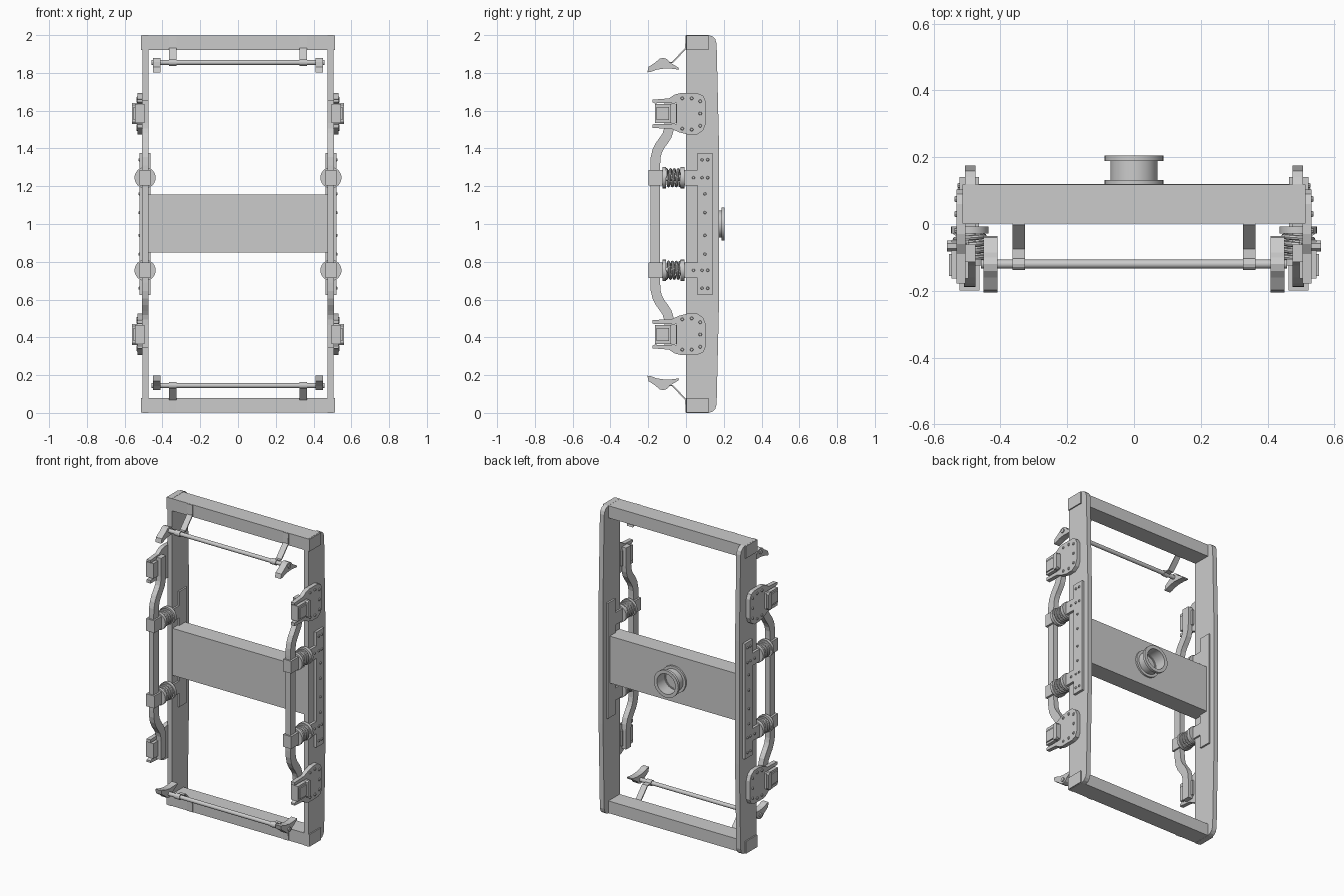
import bpy, bmesh, math
from mathutils import Matrix, Vector

if "Cube" in bpy.data.objects:
    bpy.data.objects.remove(bpy.data.objects["Cube"])


def finish(bm, name, axes="", smooth=False):
    """Make an object whose origin is the model centre, mirrored on the given axes."""
    bmesh.ops.translate(bm, verts=bm.verts, vec=(0, 0, -1))
    bmesh.ops.recalc_face_normals(bm, faces=bm.faces)
    me = bpy.data.meshes.new(name)
    bm.to_mesh(me)
    bm.free()
    ob = bpy.data.objects.new(name, me)
    ob.location = (0, 0, 1)
    bpy.context.collection.objects.link(ob)
    if axes:
        m = ob.modifiers.new("mirror", 'MIRROR')
        m.use_mirror_merge = False
        m.use_axis = ("x" in axes, False, "z" in axes)
    if smooth:
        bpy.context.view_layer.objects.active = ob
        ob.select_set(True)
        bpy.ops.object.shade_smooth_by_angle(angle=math.radians(35))
        ob.select_set(False)
    return ob


def box(bm, x, y, z):
    c = [(a + b) / 2 for a, b in (x, y, z)]
    s = [b - a for a, b in (x, y, z)]
    bmesh.ops.create_cube(bm, size=1, matrix=Matrix.Translation(c) @ Matrix.Diagonal((*s, 1)))


def prism(bm, pts, x0, x1):
    """Extrude a (y, z) outline along x."""
    f = bm.faces.new([bm.verts.new((x0, y, z)) for y, z in pts])
    r = bmesh.ops.extrude_face_region(bm, geom=[f])
    bmesh.ops.translate(bm, vec=(x1 - x0, 0, 0),
                        verts=[v for v in r["geom"] if isinstance(v, bmesh.types.BMVert)])


def cyl(bm, a, b, r, n=16, r2=None):
    a, b = Vector(a), Vector(b)
    q = (b - a).to_track_quat('Z', 'Y').to_matrix().to_4x4()
    bmesh.ops.create_cone(bm, cap_ends=True, segments=n, radius1=r, radius2=r if r2 is None else r2,
                          depth=(b - a).length, matrix=Matrix.Translation((a + b) / 2) @ q)


def strip(path, w):
    """Outline of a constant-width band along a (y, z) path."""
    left, right = [], []
    for i, p in enumerate(path):
        d = (Vector(path[min(i + 1, len(path) - 1)]) - Vector(path[max(i - 1, 0)])).normalized()
        n = Vector((-d.y, d.x)) * w / 2
        left.append(Vector(p) + n)
        right.append(Vector(p) - n)
    return left + right[::-1]


def both_ends(half):
    return [(y, 2 - z) for y, z in half][::-1] + half


# Long side sills with rounded back corners
bm = bmesh.new()
prism(bm, [(0, 0)] + both_ends([(0.175, 1.4), (0.162, 1.955), (0.155, 1.978), (0.14, 1.993), (0.12, 2)])
      + [(0, 2)], 0.475, 0.506)
finish(bm, "side_sill", "x")

# End beams and central bolster
bm = bmesh.new()
box(bm, (-0.514, 0.514), (0.002, 0.118), (1.92, 1.999))
finish(bm, "end_beam", "z")
bm = bmesh.new()
box(bm, (-0.476, 0.476), (0.005, 0.12), (0.85, 1.155))
finish(bm, "bolster")

# Pivot ring: flanged hollow spool on the back of the bolster
bm = bmesh.new()
prof = [(0.06, 0.118), (0.088, 0.118), (0.088, 0.131), (0.071, 0.131),
        (0.071, 0.188), (0.088, 0.188), (0.088, 0.205), (0.066, 0.205), (0.066, 0.125), (0.06, 0.125)]
vs = [bm.verts.new((r, y, 1)) for r, y in prof]
es = [bm.edges.new((vs[i], vs[(i + 1) % len(vs)])) for i in range(len(vs))]
bmesh.ops.spin(bm, geom=vs + es, cent=(0, 0, 1), axis=(0, 1, 0), angle=math.tau, steps=32)
bmesh.ops.remove_doubles(bm, verts=bm.verts, dist=1e-4)
finish(bm, "pivot_ring", smooth=True)

# Spring mounting plates, outside and inside each sill
bm = bmesh.new()
for x0, x1 in ((0.505, 0.522), (0.464, 0.476)):
    prism(bm, both_ends([(0.06, 1.205), (-0.01, 1.205), (-0.01, 1.285), (0.06, 1.285),
                         (0.06, 1.375)]) + [(0.14, 1.375), (0.14, 0.625)], x0, x1)
finish(bm, "spring_plate", "x")
bm = bmesh.new()
for y, z in [(0.085, 1.34), (0.115, 1.34), (0.115, 1.245), (0.085, 1.245), (0.04, 1.245), (0.1, 1.16), (0.1, 1.06)]:
    cyl(bm, (0.52, y, z), (0.528, y, z), 0.009, 8, 0.006)
finish(bm, "plate_rivets", "xz", True)

# Equalizer beams with an S bend at each end
bm = bmesh.new()
path = both_ends([(-0.163, 1.31), (-0.161, 1.35), (-0.153, 1.385), (-0.138, 1.415),
                  (-0.116, 1.445), (-0.1, 1.47), (-0.091, 1.5), (-0.088, 1.535), (-0.088, 1.655)])
prism(bm, strip(path, 0.052), 0.474, 0.509)
finish(bm, "equalizer_beam", "x")

# Saddle blocks on the beams and round spring cups
bm = bmesh.new()
box(bm, (0.463, 0.522), (-0.199, -0.122), (1.205, 1.285))
finish(bm, "spring_saddle", "xz")
X, Z = 0.492, 1.245
bm = bmesh.new()
cyl(bm, (X, -0.124, Z), (X, -0.105, Z), 0.056, 24)
cyl(bm, (X, -0.029, Z), (X, -0.008, Z), 0.056, 24)
cyl(bm, (X, -0.11, Z), (X, -0.02, Z), 0.018, 12)
box(bm, (0.47, 0.515), (-0.01, 0.002), (1.21, 1.28))
finish(bm, "spring_cups", "xz", True)

# Coil springs: a circle swept along a helix
bm = bmesh.new()
rings, N, turns = [], 96, 4
for i in range(N + 1):
    a = math.tau * turns * i / N
    c = Vector((X, -0.108 + 0.082 * i / N, Z))
    out = Vector((math.cos(a), 0, math.sin(a)))
    rings.append([bm.verts.new(c + out * (0.043 + 0.008 * math.cos(t)) + Vector((0, 0.008 * math.sin(t), 0)))
                  for t in [math.tau * k / 8 for k in range(8)]])
for r, s in zip(rings, rings[1:]):
    for k in range(8):
        bm.faces.new((r[k], r[(k + 1) % 8], s[(k + 1) % 8], s[k]))
bm.faces.new(rings[0])
bm.faces.new(rings[-1])
finish(bm, "coil_spring", "xz", True)

# Axle guard plates: forked towards the front
bm = bmesh.new()
prism(bm, [(-0.178, 1.658), (-0.09, 1.665), (-0.06, 1.685), (-0.03, 1.693), (0.06, 1.692), (0.09, 1.68),
           (0.104, 1.65), (0.104, 1.53), (0.09, 1.495), (0.06, 1.475), (0.01, 1.474), (-0.035, 1.485),
           (-0.08, 1.505), (-0.178, 1.508), (-0.178, 1.528), (-0.05, 1.53), (-0.05, 1.64),
           (-0.155, 1.64), (-0.155, 1.634), (-0.178, 1.645)], 0.505, 0.532)
finish(bm, "axle_guard", "xz")
bm = bmesh.new()
for y, z in [(-0.02, 1.665), (0.03, 1.665), (0.075, 1.65), (0.075, 1.585), (0.075, 1.52), (0.03, 1.5), (-0.02, 1.505)]:
    cyl(bm, (0.53, y, z), (0.538, y, z), 0.01, 8, 0.007)
finish(bm, "guard_rivets", "xz", True)

# Axle boxes with a raised lid and a collar
bm = bmesh.new()
box(bm, (0.495, 0.546), (-0.163, -0.048), (1.536, 1.634))
box(bm, (0.54, 0.554), (-0.155, -0.09), (1.55, 1.62))
prism(bm, [(-0.082, 1.54), (-0.074, 1.53), (-0.058, 1.53), (-0.05, 1.54),
           (-0.05, 1.63), (-0.058, 1.64), (-0.074, 1.64), (-0.082, 1.63)], 0.5, 0.56)
finish(bm, "axle_box", "xz")

# Brake rod, angled hangers and their collars
bm = bmesh.new()
cyl(bm, (-0.458, -0.12, 1.855), (0.458, -0.12, 1.855), 0.013, 16)
finish(bm, "brake_rod", "z", True)
bm = bmesh.new()
prism(bm, strip([(0.001, 1.998), (-0.001, 1.93), (-0.072, 1.855), (-0.11, 1.855)], 0.008), 0.326, 0.364)
cyl(bm, (0.326, -0.12, 1.855), (0.364, -0.12, 1.855), 0.018, 12)
finish(bm, "brake_hanger", "xz")

# Brake shoes with a concave wheel side
bm = bmesh.new()
prism(bm, [(-0.205, 1.803), (-0.198, 1.832), (-0.16, 1.857), (-0.14, 1.875), (-0.12, 1.88), (-0.1, 1.873),
           (-0.085, 1.855), (-0.04, 1.828), (-0.036, 1.817), (-0.075, 1.822), (-0.115, 1.823),
           (-0.155, 1.817), (-0.185, 1.806)], 0.409, 0.451)
finish(bm, "brake_shoe", "xz")
